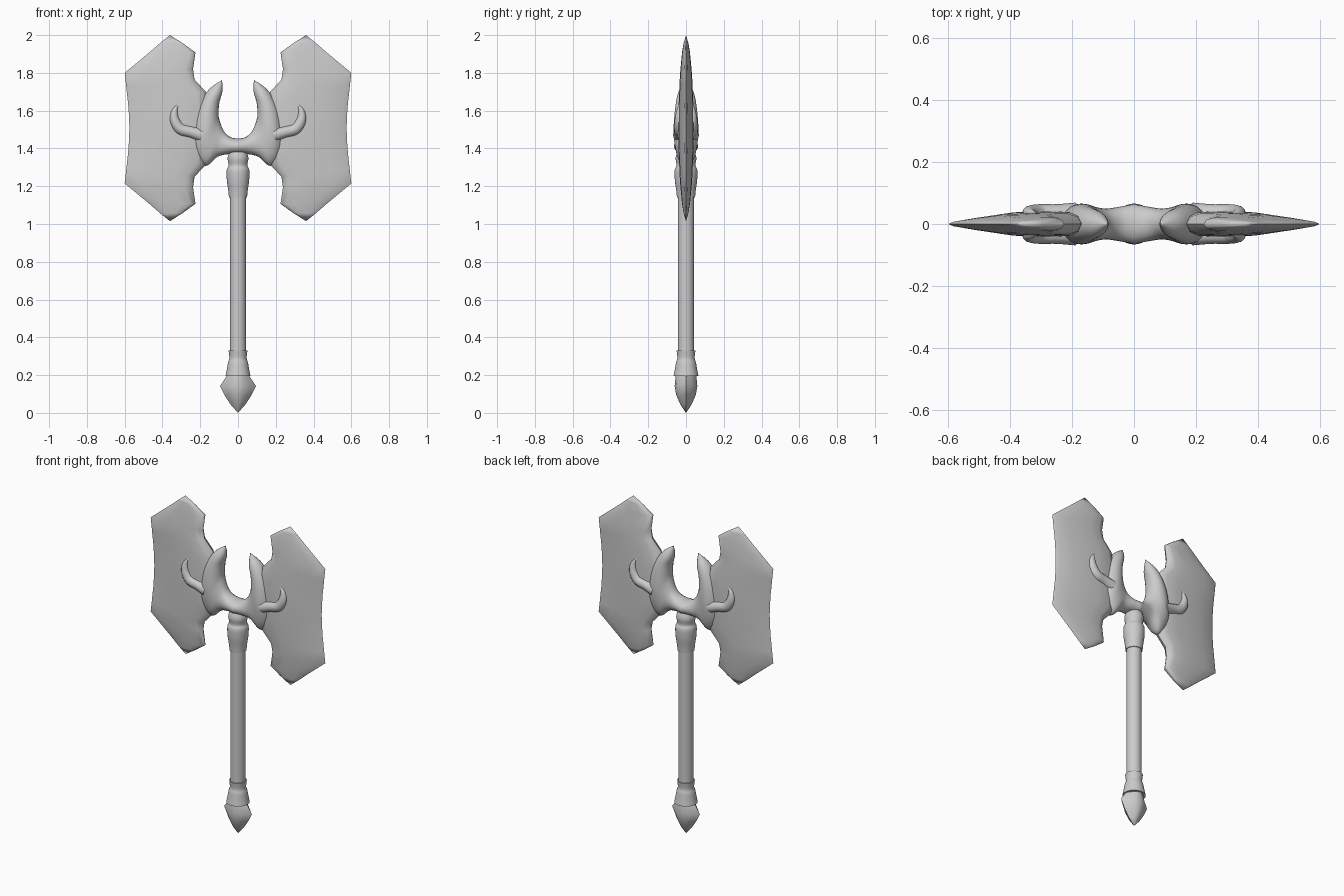
import bpy, bmesh, math
from mathutils import Vector

cube = bpy.data.objects.get("Cube")
if cube:
    bpy.data.objects.remove(cube, do_unlink=True)

GREY = (0.6, 0.6, 0.6, 1)
metal = bpy.data.materials.new("grey_metal")
metal.use_nodes = True
metal.diffuse_color = GREY
metal.node_tree.nodes["Principled BSDF"].inputs["Base Color"].default_value = GREY


def finish(name, bm, mirror=False, angle=40):
    bmesh.ops.remove_doubles(bm, verts=bm.verts, dist=0.0005)
    bmesh.ops.recalc_face_normals(bm, faces=bm.faces)
    mesh = bpy.data.meshes.new(name)
    bm.to_mesh(mesh)
    bm.free()
    obj = bpy.data.objects.new(name, mesh)
    bpy.context.collection.objects.link(obj)
    mesh.materials.append(metal)
    if mirror:
        obj.modifiers.new("Mirror", "MIRROR")
    bpy.ops.object.select_all(action="DESELECT")
    obj.select_set(True)
    bpy.context.view_layer.objects.active = obj
    bpy.ops.object.shade_smooth_by_angle(angle=math.radians(angle))
    return obj


def smooth(keys, steps):
    """Catmull-Rom through tuples of numbers."""
    keys = [Vector(k) for k in keys]
    out = []
    for i in range(len(keys) - 1):
        a, b, c, d = (keys[min(max(i + k, 0), len(keys) - 1)] for k in (-1, 0, 1, 2))
        for j in range(steps):
            t = j / steps
            out.append(b + (c - a) * (t / 2) + (2 * a - 5 * b + 4 * c - d) * (t * t / 2)
                       + (3 * b - a - 3 * c + d) * (t ** 3 / 2))
    return out + [keys[-1]]


def loft(sections, profile):
    """Skin rings; a section is (x0, z0, x1, z1, half depth), a profile is (along, depth)."""
    bm = bmesh.new()
    loop = profile + [(s, -h) for s, h in reversed(profile[1:-1])]
    rings = []
    for x0, z0, x1, z1, depth in sections:
        rings.append([bm.verts.new((x0 + (x1 - x0) * s, depth * h, z0 + (z1 - z0) * s))
                      for s, h in loop])
    n = len(loop)
    for a, b in zip(rings, rings[1:]):
        for i in range(n):
            bm.faces.new((a[i], a[(i + 1) % n], b[(i + 1) % n], b[i]))
    return bm


def lathe(name, profile, sides=32):
    bm = bmesh.new()
    verts = [bm.verts.new((r, 0, z)) for r, z in profile]
    edges = [bm.edges.new(pair) for pair in zip(verts, verts[1:])]
    bmesh.ops.spin(bm, geom=verts + edges, cent=(0, 0, 0), axis=(0, 0, 1),
                   angle=math.tau, steps=sides, use_duplicate=False)
    return finish(name, bm)


oval = [((1 - math.cos(math.pi * i / 12)) / 2, math.sin(math.pi * i / 12)) for i in range(13)]

# Handle with its collars
lathe("handle", [(0.043, 0.25), (0.043, 1.2)])
lathe("top_collar", [(0.043, 1.14)] + [tuple(p) for p in smooth(
    [(0.048, 1.14), (0.052, 1.18), (0.059, 1.23), (0.06, 1.285), (0.05, 1.31),
     (0.055, 1.345), (0.05, 1.37), (0.04, 1.39)], 4)])
lathe("bottom_collar", [(0.043, 0.33)] + [tuple(p) for p in smooth(
    [(0.05, 0.33), (0.046, 0.29), (0.053, 0.265), (0.06, 0.225), (0.066, 0.195)], 4)]
    + [(0, 0.195)])

# Pointed pommel, wide from side to side
lens = [(0, 0), (0.15, 0.45), (0.32, 0.88), (0.5, 1), (0.68, 0.88), (0.85, 0.45), (1, 0)]
pommel = [(0, 0.2, 0), (0.06, 0.195, 0.055), (0.095, 0.143, 0.06),
          (0.072, 0.095, 0.052), (0.04, 0.045, 0.03), (0, 0, 0)]
finish("pommel", loft([(-w, z, w, z, d) for w, z, d in pommel], lens), angle=50)

# Twin blades: upper half sections, then the same turned over
upper = [(0.36, 2.0, 0.36, 2.0, 0), (0.29, 1.955, 0.41, 1.96, 0.013),
         (0.225, 1.908, 0.47, 1.908, 0.021), (0.238, 1.82, 0.6, 1.80, 0.03),
         (0.23, 1.765, 0.592, 1.73, 0.034), (0.17, 1.70, 0.582, 1.64, 0.037),
         (0.16, 1.62, 0.577, 1.57, 0.04), (0.16, 1.508, 0.575, 1.508, 0.041)]
lower = [(a, 3.015 - b, c, 3.015 - d, e) for a, b, c, d, e in reversed(upper[:-1])]
edge = [(0, 0), (0.035, 0.65), (0.12, 0.95), (0.3, 1), (0.55, 0.92), (0.75, 0.62),
        (0.95, 0.25), (1, 0)]
finish("blades", loft(upper + lower, edge), mirror=True, angle=50)

# Crossbar sweeping up into a pair of horns
horn = [(0, 1.37, 0, 1.452, 0.064), (0.05, 1.37, 0.04, 1.46, 0.056),
        (0.11, 1.355, 0.075, 1.492, 0.05), (0.175, 1.308, 0.098, 1.55, 0.058),
        (0.235, 1.40, 0.103, 1.59, 0.066), (0.225, 1.57, 0.098, 1.645, 0.058),
        (0.165, 1.70, 0.083, 1.70, 0.04), (0.085, 1.762, 0.084, 1.762, 0)]
finish("crossbar_horns", loft(smooth(horn, 5), oval), mirror=True, angle=60)

# Curled tapering hooks raised on both faces of each blade
path = smooth([(0.19, 1.47, 0.035), (0.25, 1.487, 0.03), (0.305, 1.503, 0.03),
               (0.335, 1.55, 0.026), (0.335, 1.6, 0.016), (0.315, 1.635, 0.002)], 5)
bm = bmesh.new()
rings = []
for i, (x, z, r) in enumerate(path):
    step = path[min(i + 1, len(path) - 1)] - path[max(i - 1, 0)]
    side = Vector((-step.y, 0, step.x)).normalized()
    rings.append([bm.verts.new(Vector((x, 0.034, z)) + side * (r * math.cos(math.tau * k / 12))
                               + Vector((0, r * math.sin(math.tau * k / 12), 0)))
                  for k in range(12)])
for a, b in zip(rings, rings[1:]):
    for k in range(12):
        bm.faces.new((a[k], a[(k + 1) % 12], b[(k + 1) % 12], b[k]))
bm.faces.new(rings[0])
hooks = finish("hooks", bm, mirror=True, angle=60)
hooks.modifiers["Mirror"].use_axis = (True, True, False)
